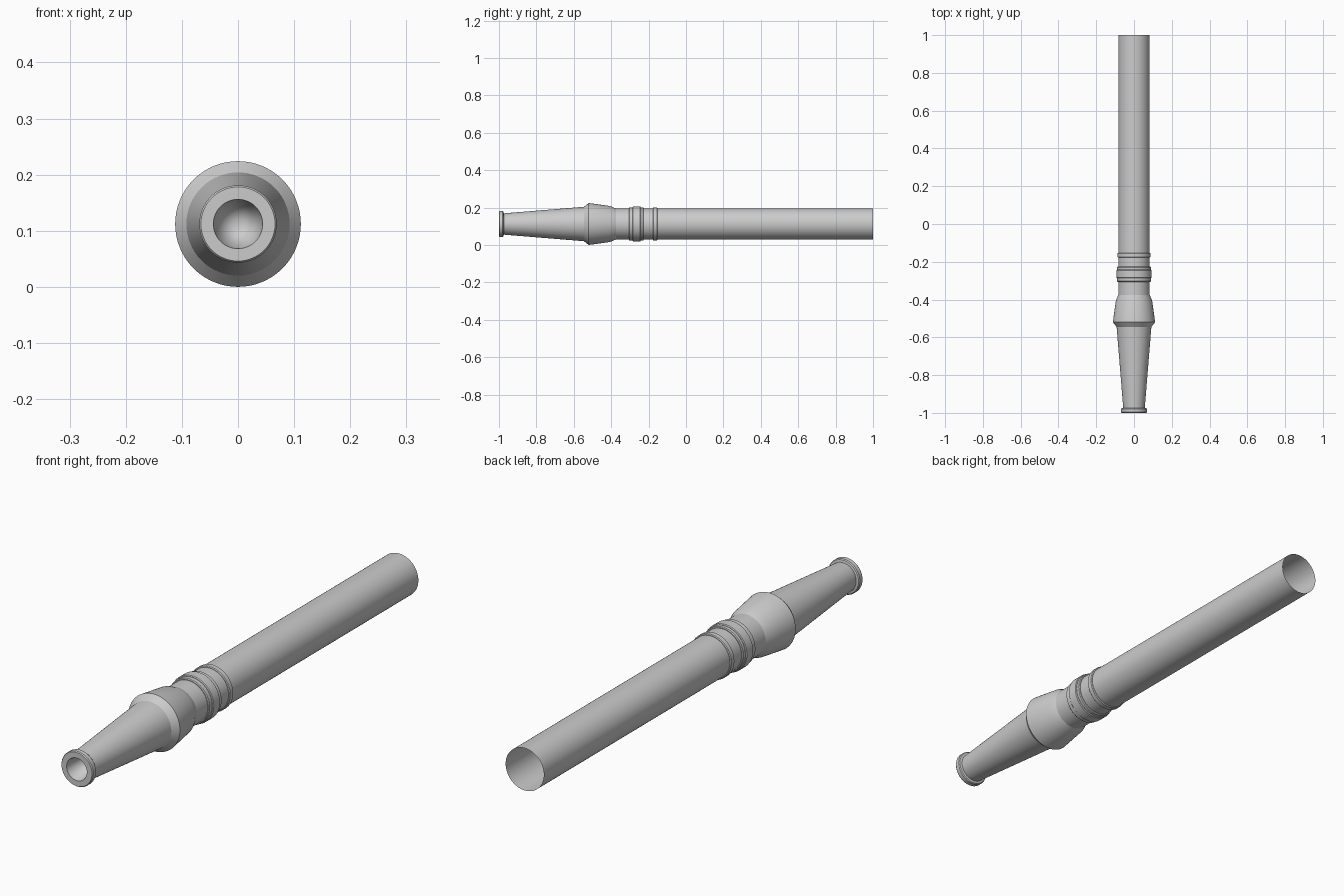
import bpy, bmesh, math

if "Cube" in bpy.data.objects:
    bpy.data.objects.remove(bpy.data.objects["Cube"])

AXIS_Z = 0.112
SEGMENTS = 64


def lathe(name, profile, closed=False):
    """Revolve (y, radius) points around the long axis."""
    bm = bmesh.new()
    rings = []
    for y, r in profile:
        if r == 0:
            rings.append([bm.verts.new((0, y, AXIS_Z))] * SEGMENTS)
            continue
        ring = []
        for i in range(SEGMENTS):
            a = 2 * math.pi * i / SEGMENTS
            ring.append(bm.verts.new((r * math.sin(a), y, AXIS_Z + r * math.cos(a))))
        rings.append(ring)
    pairs = list(zip(rings, rings[1:]))
    if closed:
        pairs.append((rings[-1], rings[0]))
    for a, b in pairs:
        for i in range(SEGMENTS):
            j = (i + 1) % SEGMENTS
            corners = list(dict.fromkeys([a[i], a[j], b[j], b[i]]))
            bm.faces.new(corners)
    bmesh.ops.recalc_face_normals(bm, faces=bm.faces)
    mesh = bpy.data.meshes.new(name)
    bm.to_mesh(mesh)
    bm.free()
    obj = bpy.data.objects.new(name, mesh)
    bpy.context.collection.objects.link(obj)
    bpy.ops.object.select_all(action='DESELECT')
    obj.select_set(True)
    bpy.context.view_layer.objects.active = obj
    bpy.ops.object.shade_smooth_by_angle(angle=math.radians(25))
    return obj


def band(name, y0, y1, r, bevel=0.003):
    """Raised ring around the tube with softened rims."""
    inner = 0.080
    lathe(name, [(y0, inner), (y0, r - bevel), (y0 + bevel, r),
                 (y1 - bevel, r), (y1, r - bevel), (y1, inner)])


# Nozzle: blind tapered bore, rolled lip, long cone, flared shoulder
lathe("nozzle", [
    (-0.80, 0), (-1.0, 0.044),
    (-1.0, 0.066), (-0.996, 0.069), (-0.980, 0.069), (-0.976, 0.066),
    (-0.974, 0.057), (-0.545, 0.092),
    (-0.52, 0.112), (-0.405, 0.096), (-0.375, 0.083),
])

# Open thin-walled tube
lathe("tube", [(-0.375, 0.083), (1.0, 0.083)])

# Coupling rings
band("coupling_front_ring", -0.306, -0.284, 0.089)
band("coupling_center_ring", -0.286, -0.242, 0.093)
band("coupling_rear_ring", -0.244, -0.226, 0.089)
band("tube_collar", -0.177, -0.153, 0.088)
